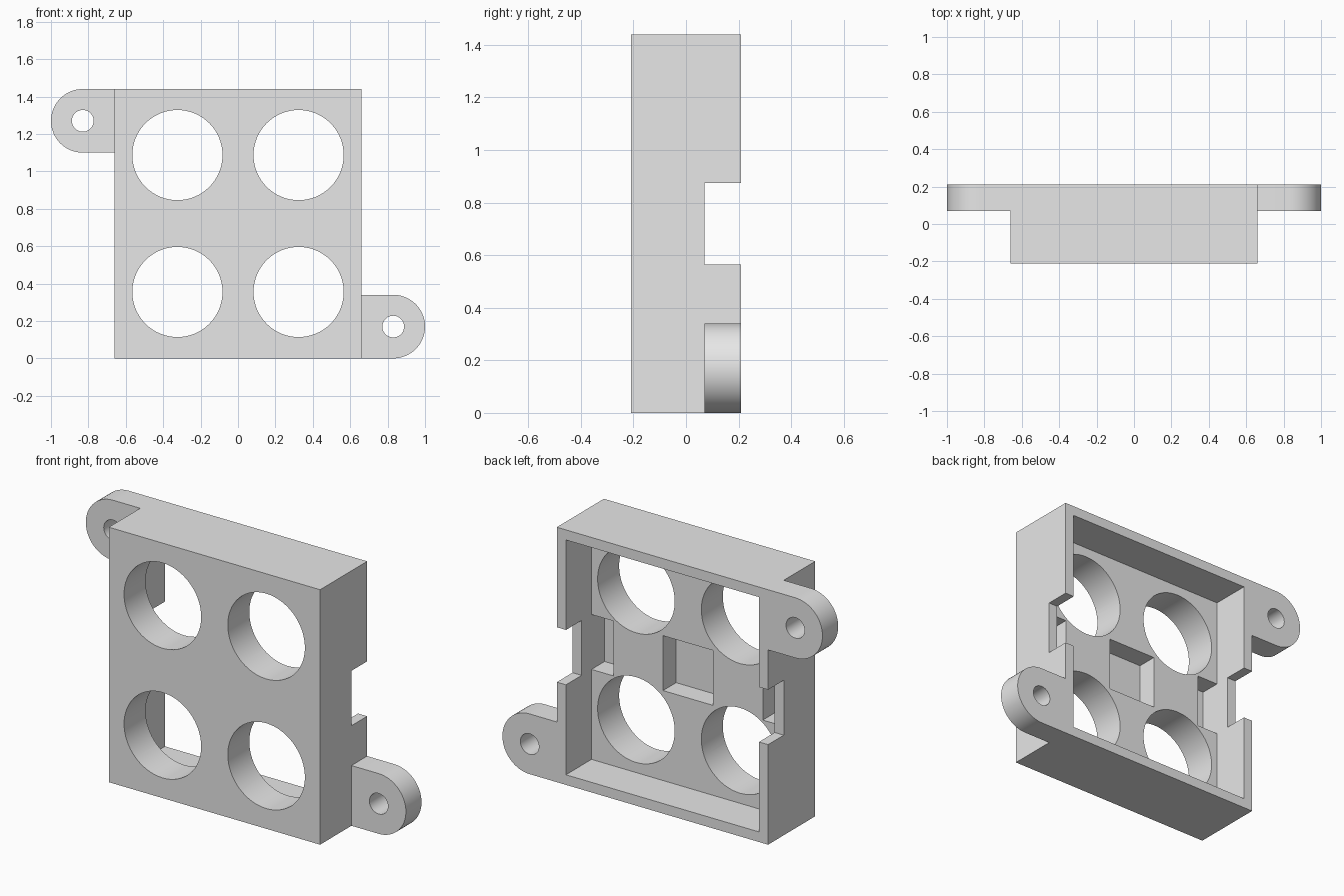
import bpy
import bmesh
import math

if "Cube" in bpy.data.objects:
    bpy.data.objects.remove(bpy.data.objects["Cube"], do_unlink=True)

grey = bpy.data.materials.new("plain grey")
grey.use_nodes = True
grey.diffuse_color = (0.8, 0.8, 0.8, 1)
grey.node_tree.nodes["Principled BSDF"].inputs["Base Color"].default_value = (0.8, 0.8, 0.8, 1)

HALF, HEIGHT, BACK = 0.66, 1.44, 0.21     # outer block
INNER, FLOOR = 0.603, -0.018              # cavity half width and floor
LUG_FRONT, LUG_R = 0.07, 0.17
POCKET, SLOT_LOW, SLOT_TOP = -0.135, 0.565, 0.875
CLEAR = 0.3                               # beyond the back face


def prism(name, outline, y0, y1):
    """Extrude an (x, z) outline from y0 to y1."""
    bm = bmesh.new()
    face = bm.faces.new([bm.verts.new((x, y0, z)) for x, z in outline])
    new = bmesh.ops.extrude_face_region(bm, geom=[face])["geom"]
    bmesh.ops.translate(bm, vec=(0, y1 - y0, 0),
                        verts=[v for v in new if isinstance(v, bmesh.types.BMVert)])
    bmesh.ops.recalc_face_normals(bm, faces=bm.faces)
    mesh = bpy.data.meshes.new(name)
    bm.to_mesh(mesh)
    bm.free()
    mesh.materials.append(grey)
    obj = bpy.data.objects.new(name, mesh)
    bpy.context.collection.objects.link(obj)
    return obj


def box(name, x0, x1, y0, y1, z0, z1):
    return prism(name, [(x0, z0), (x1, z0), (x1, z1), (x0, z1)], y0, y1)


def arc(cx, cz, r, start, end, steps):
    angles = [start + (end - start) * i / steps for i in range(steps + 1)]
    return [(cx + r * math.cos(a), cz + r * math.sin(a)) for a in angles]


def cylinder(name, cx, cz, r):
    return prism(name, arc(cx, cz, r, 0, math.tau, 64)[:-1], -CLEAR, CLEAR)


def combine(target, tool, operation):
    mod = target.modifiers.new(operation, "BOOLEAN")
    mod.operation, mod.solver, mod.object = operation, "EXACT", tool
    bpy.context.view_layer.objects.active = target
    bpy.ops.object.modifier_apply(modifier=mod.name)
    bpy.data.objects.remove(tool, do_unlink=True)


housing = box("housing", -HALF, HALF, -BACK, BACK, 0, HEIGHT)

# Mounting lugs on opposite corners
for side, z in ((1, LUG_R), (-1, HEIGHT - LUG_R)):
    outline = arc(0.83, z, LUG_R, -math.pi / 2, math.pi / 2, 32)
    outline += [(0.63, z + LUG_R), (0.63, z - LUG_R)]
    lug = prism("lug", [(side * x, h) for x, h in outline], LUG_FRONT, BACK)
    combine(housing, lug, "UNION")
    combine(housing, cylinder("lug_hole", side * 0.83, z, 0.058), "DIFFERENCE")

# Open cavity and centre pocket in its floor
wall = HALF - INNER
combine(housing, box("cavity", -INNER, INNER, FLOOR, CLEAR, wall, HEIGHT - wall), "DIFFERENCE")
combine(housing, box("centre_pocket", -0.156, 0.156, POCKET, CLEAR, SLOT_LOW, SLOT_TOP), "DIFFERENCE")

# Side pockets, wall notches and round openings
for side in (-1, 1):
    x0, x1 = sorted((side * 0.467, side * INNER))
    combine(housing, box("side_pocket", x0, x1, POCKET, CLEAR, SLOT_LOW, SLOT_TOP), "DIFFERENCE")
    x0, x1 = sorted((side * 0.5, side * 0.75))
    combine(housing, box("wall_notch", x0, x1, LUG_FRONT, CLEAR, SLOT_LOW, SLOT_TOP), "DIFFERENCE")
    for z in (0.355, 1.087):
        combine(housing, cylinder("opening", side * 0.324, z, 0.241), "DIFFERENCE")

bpy.ops.object.select_all(action="DESELECT")
housing.select_set(True)
bpy.context.view_layer.objects.active = housing
bpy.ops.object.shade_smooth_by_angle(angle=math.radians(30))
